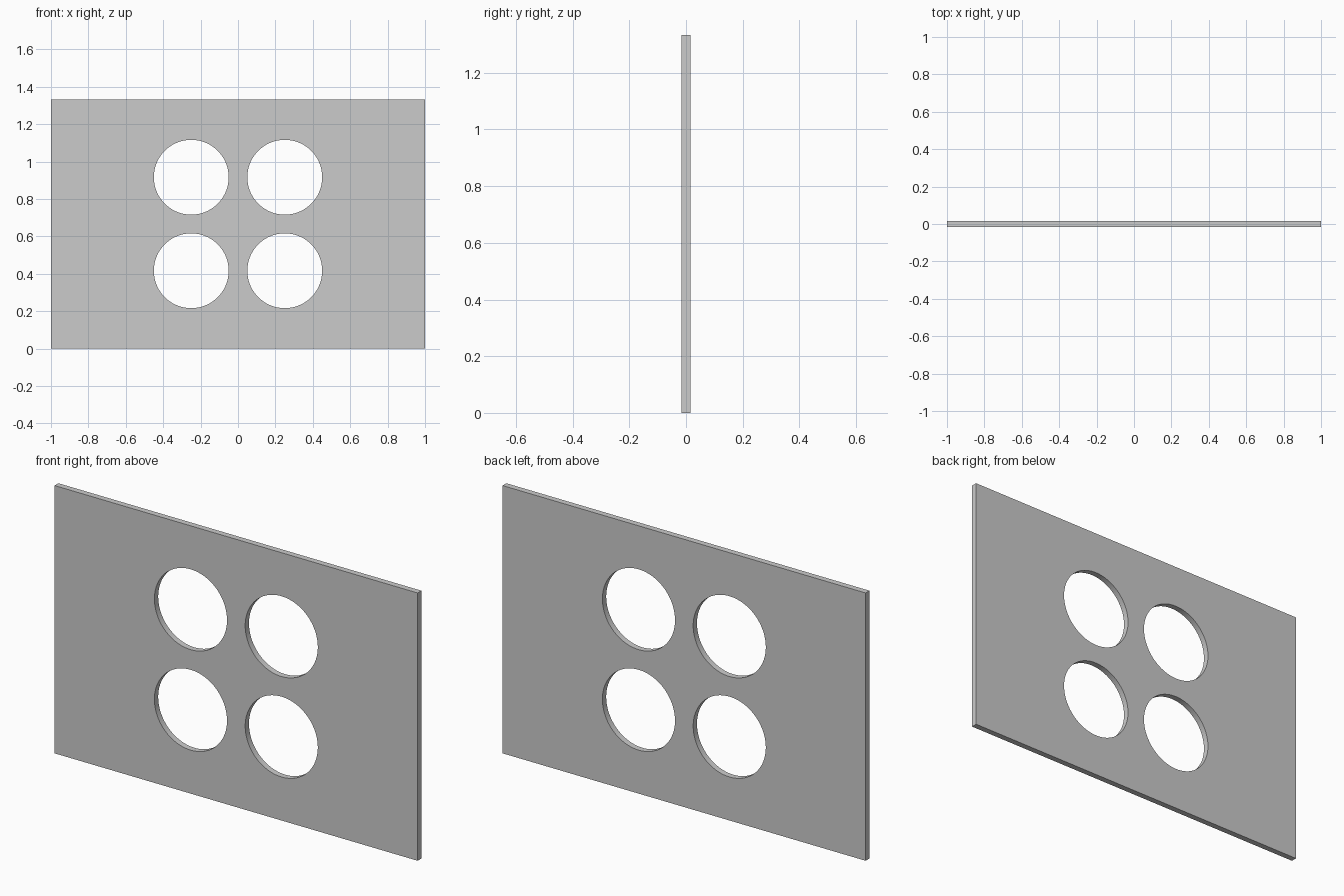
import bpy
from math import radians

if "Cube" in bpy.data.objects:
    bpy.data.objects.remove(bpy.data.objects["Cube"])

WIDTH, HEIGHT, THICK = 2.0, 1.333, 0.03
RADIUS, OFFSET = 0.2, 0.25

# Flat rectangular plate
bpy.ops.mesh.primitive_cube_add(size=1, location=(0, 0, HEIGHT / 2))
plate = bpy.context.object
plate.name = "plate"
plate.scale = (WIDTH, THICK, HEIGHT)
bpy.ops.object.transform_apply(location=False, rotation=False, scale=True)

# Four round holes in a square around the centre
for sx in (-1, 1):
    for sz in (-1, 1):
        bpy.ops.mesh.primitive_cylinder_add(
            vertices=96, radius=RADIUS, depth=THICK * 4,
            location=(sx * OFFSET, 0, HEIGHT / 2 + sz * OFFSET),
            rotation=(radians(90), 0, 0))
        cutter = bpy.context.object
        cutter.name = "hole_cutter"
        cutter.hide_render = True
        bpy.context.view_layer.objects.active = plate
        mod = plate.modifiers.new("hole", 'BOOLEAN')
        mod.operation = 'DIFFERENCE'
        mod.solver = 'EXACT'
        mod.object = cutter
        bpy.ops.object.modifier_apply(modifier=mod.name)
        bpy.data.objects.remove(cutter)

# Smooth hole walls, crisp plate edges
plate.select_set(True)
bpy.context.view_layer.objects.active = plate
bpy.ops.object.shade_smooth_by_angle(angle=radians(30))
